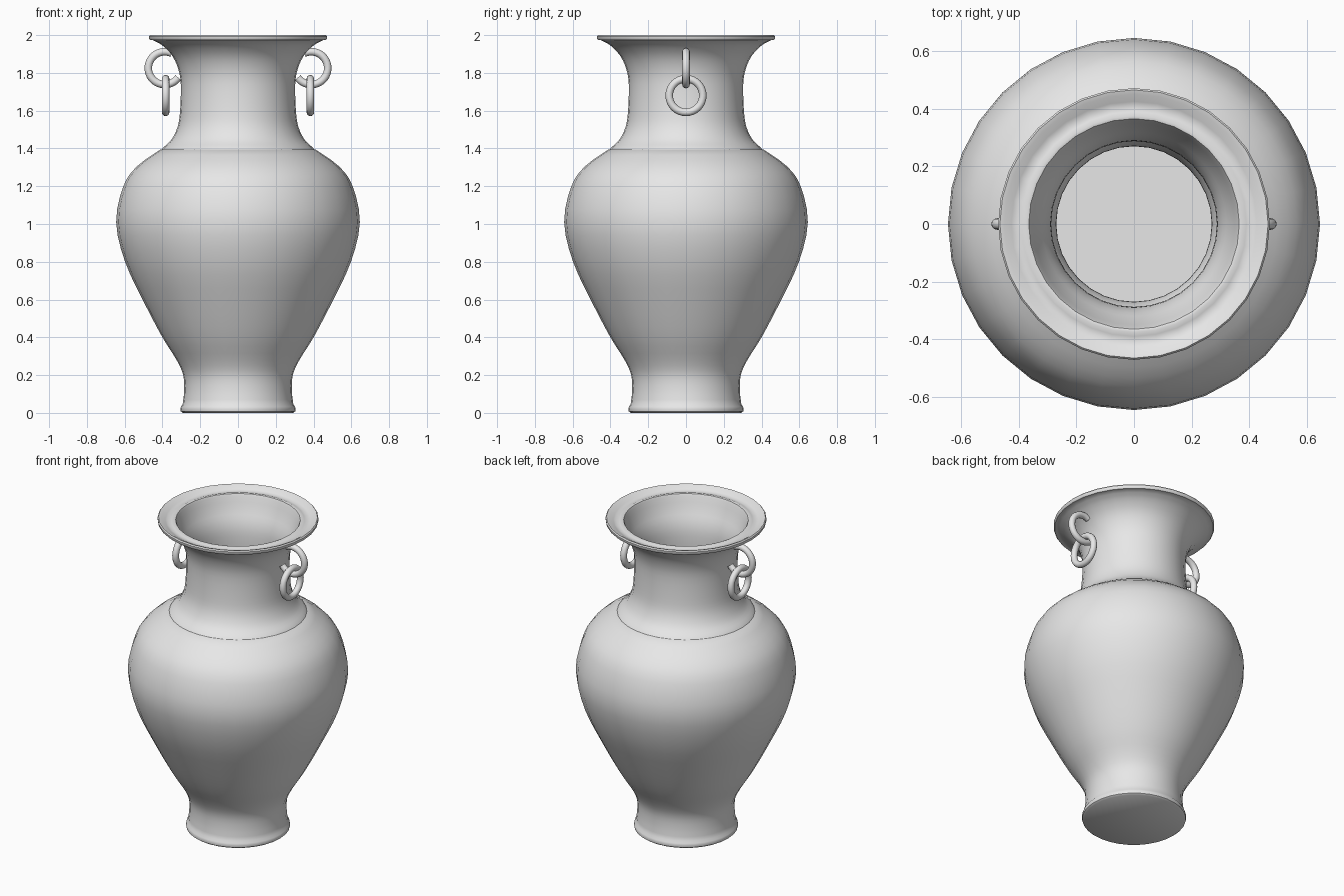
import bpy
import bmesh
from math import cos, sin, radians
from mathutils import Vector

SEGMENTS = 32
WALL = 0.015

cube = bpy.data.objects.get("Cube")
if cube:
    bpy.data.objects.remove(cube)

clay = bpy.data.materials.new("pale grey clay")
clay.use_nodes = True
colour = (0.8, 0.8, 0.8, 1)
clay.diffuse_color = colour
clay.node_tree.nodes["Principled BSDF"].inputs["Base Color"].default_value = colour


def finish(obj):
    """Give the part its material and smooth shading with sharp edges kept."""
    obj.data.materials.clear()
    obj.data.materials.append(clay)
    bpy.ops.object.select_all(action="DESELECT")
    obj.select_set(True)
    bpy.context.view_layer.objects.active = obj
    bpy.ops.object.shade_smooth_by_angle(angle=radians(42))


def smooth_path(points, steps=3):
    """Catmull-Rom curve through (radius, height) points."""
    pts = [Vector(p) for p in points]
    pts = [pts[0] * 2 - pts[1]] + pts + [pts[-1] * 2 - pts[-2]]
    path = []
    for a, b, c, d in zip(pts, pts[1:], pts[2:], pts[3:]):
        for i in range(steps):
            t = i / steps
            p = 2 * b + (c - a) * t + (2 * a - 5 * b + 4 * c - d) * t ** 2
            path.append((p + (3 * b - a - 3 * c + d) * t ** 3) / 2)
    return [tuple(p) for p in path + [pts[-2]]]


def lathe(name, profile):
    """Turn a profile around the z axis."""
    bm = bmesh.new()
    verts = [bm.verts.new((r, 0, z)) for r, z in profile]
    edges = [bm.edges.new(pair) for pair in zip(verts, verts[1:])]
    bmesh.ops.spin(bm, geom=verts + edges, cent=(0, 0, 0), axis=(0, 0, 1),
                   angle=radians(360), steps=SEGMENTS, use_merge=False)
    bmesh.ops.remove_doubles(bm, verts=bm.verts, dist=0.0005)
    bmesh.ops.recalc_face_normals(bm, faces=bm.faces)
    mesh = bpy.data.meshes.new(name)
    bm.to_mesh(mesh)
    bm.free()
    obj = bpy.data.objects.new(name, mesh)
    bpy.context.collection.objects.link(obj)
    finish(obj)


# Body with rolled foot and hollow inside
foot = [(0, 0), (0.292, 0), (0.303, 0.008), (0.305, 0.02), (0.302, 0.033)]
belly = smooth_path([
    (0.293, 0.045), (0.285, 0.12), (0.29, 0.2), (0.325, 0.28), (0.4, 0.4),
    (0.5, 0.59), (0.598, 0.8), (0.645, 1.01), (0.607, 1.2), (0.535, 1.305),
    (0.41, 1.395)])
inside = [(r - WALL, z) for r, z in reversed(belly)]
lathe("vase_body", foot + belly + inside + [(0.27, 0.02), (0, 0.02)])

# Neck flaring into a dished rim
neck = smooth_path([
    (0.405, 1.393), (0.392, 1.408), (0.35, 1.45), (0.318, 1.52), (0.306, 1.61),
    (0.303, 1.74), (0.316, 1.82), (0.348, 1.89), (0.4, 1.945), (0.45, 1.973)])
rim = [(0.465, 1.973), (0.47, 1.979), (0.471, 1.993), (0.465, 2),
       (0.45, 1.996), (0.425, 1.982), (0.408, 1.976), (0.39, 1.979),
       (0.375, 1.985), (0.365, 1.982), (0.359, 1.97), (0.35, 1.935)]
neck_inside = [(r - WALL, z) for r, z in reversed(neck) if z < 1.87]
lathe("neck_and_rim", neck + rim + neck_inside)

# Handle loops fixed in the neck, each carrying a loose ring
for side, label in ((1, "left"), (-1, "right")):
    curve = bpy.data.curves.new(label + "_handle_loop", "CURVE")
    curve.dimensions = "3D"
    curve.bevel_depth = 0.02
    curve.bevel_resolution = 4
    curve.use_fill_caps = True
    spline = curve.splines.new("POLY")
    count = 28
    spline.points.add(count - 1)
    for i, point in enumerate(spline.points):
        a = radians(-145 + 260 * i / (count - 1))
        point.co = (side * (0.388 + 0.087 * cos(a)), 0, 1.825 + 0.087 * sin(a), 1)
    loop = bpy.data.objects.new(label + "_handle_loop", curve)
    bpy.context.collection.objects.link(loop)
    bpy.ops.object.select_all(action="DESELECT")
    loop.select_set(True)
    bpy.context.view_layer.objects.active = loop
    bpy.ops.object.convert(target="MESH")
    finish(bpy.context.object)

    bpy.ops.mesh.primitive_torus_add(
        major_radius=0.089, minor_radius=0.02, major_segments=SEGMENTS,
        minor_segments=12, location=(side * 0.383, 0, 1.68),
        rotation=(0, radians(90), 0))
    ring = bpy.context.object
    ring.name = label + "_hanging_ring"
    finish(ring)
